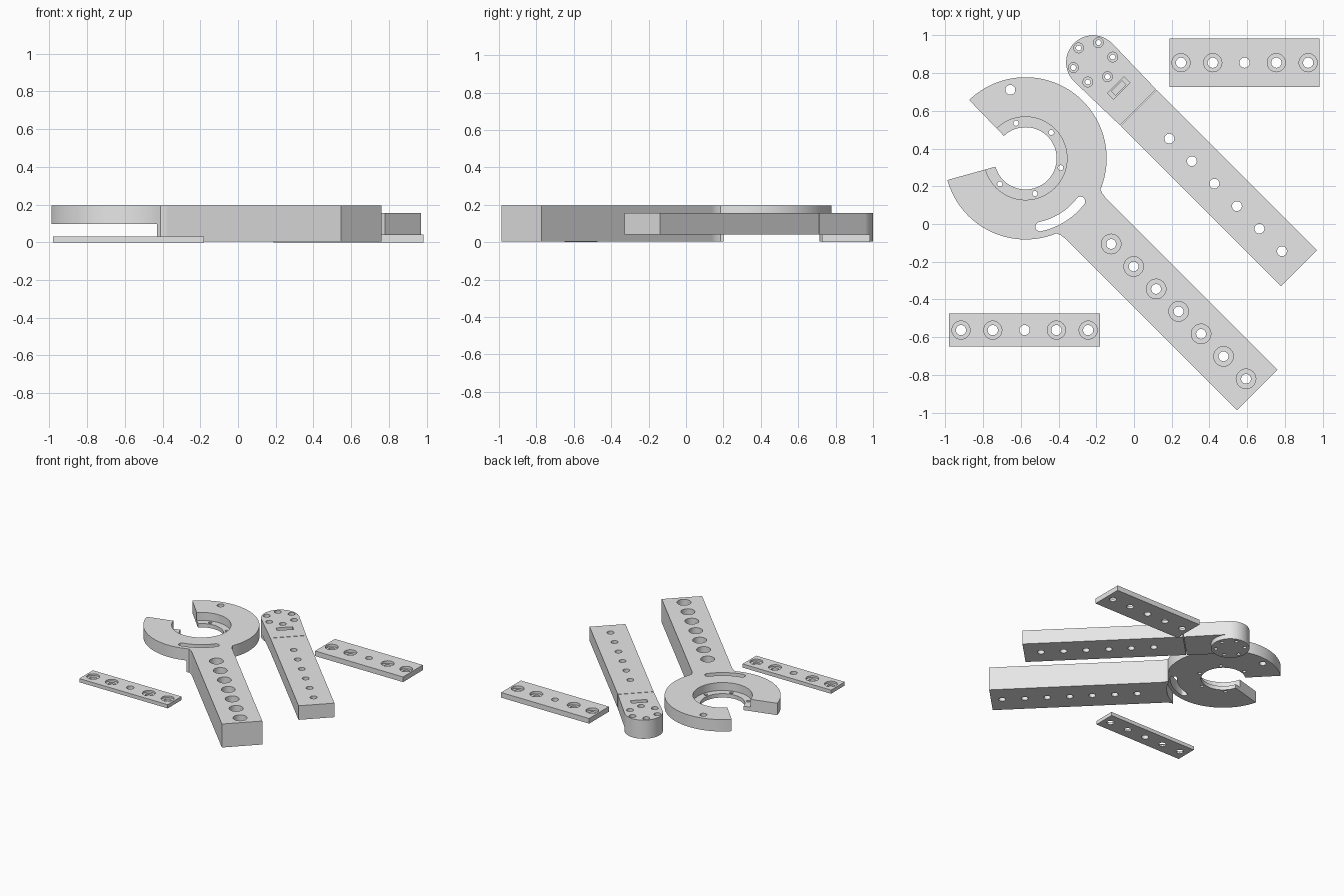
import bpy, bmesh, math
from mathutils import Matrix

if "Cube" in bpy.data.objects:
    bpy.data.objects.remove(bpy.data.objects["Cube"])

grey = bpy.data.materials.new("plain_grey")
grey.diffuse_color = (0.8, 0.8, 0.8, 1)
grey.use_nodes = True
grey.node_tree.nodes["Principled BSDF"].inputs["Base Color"].default_value = grey.diffuse_color


def arc(r, a0, a1, n, cx=0, cy=0):
    """Points on an arc, angles in degrees."""
    angles = [math.radians(a0 + (a1 - a0) * i / n) for i in range(n + 1)]
    return [(cx + r * math.cos(a), cy + r * math.sin(a)) for a in angles]


def prism(bm, pts, z0, z1):
    """Extrude a closed outline between two heights."""
    lo = [bm.verts.new((x, y, z0)) for x, y in pts]
    hi = [bm.verts.new((x, y, z1)) for x, y in pts]
    bm.faces.new(lo[::-1])
    bm.faces.new(hi)
    n = len(pts)
    for i in range(n):
        j = (i + 1) % n
        bm.faces.new((lo[i], lo[j], hi[j], hi[i]))


def drill(bm, x, y, r, bore=None, floor=0, n=32):
    """Through hole, with an optional wider bore above the floor height."""
    steps = [(r, -0.1), (r, 0.4)]
    if bore:
        steps = [(r, -0.1), (r, floor), (bore, floor), (bore, 0.4)]
    rings = [[bm.verts.new((px, py, z)) for px, py in arc(q, 0, 360, n, x, y)[:-1]]
             for q, z in steps]
    bm.faces.new(rings[0][::-1])
    bm.faces.new(rings[-1])
    for a, b in zip(rings, rings[1:]):
        for i in range(n):
            j = (i + 1) % n
            bm.faces.new((a[i], a[j], b[j], b[i]))


def make(name, bm, bevel=0):
    if bevel:
        edges = [e for e in bm.edges if e.calc_face_angle(0) > 0.6]
        bmesh.ops.bevel(bm, geom=edges, offset=bevel, segments=4, profile=0.5,
                        affect='EDGES', clamp_overlap=True)
    bmesh.ops.recalc_face_normals(bm, faces=bm.faces[:])
    me = bpy.data.meshes.new(name)
    bm.to_mesh(me)
    bm.free()
    me.materials.append(grey)
    ob = bpy.data.objects.new(name, me)
    bpy.context.collection.objects.link(ob)
    return ob


def combine(ob, bm, op='DIFFERENCE'):
    """Boolean a temporary tool shape into an object."""
    tool = make("tool", bm)
    tool.hide_render = True
    m = ob.modifiers.new("cut", 'BOOLEAN')
    m.operation, m.object, m.solver = op, tool, 'EXACT'
    bpy.context.view_layer.objects.active = ob
    bpy.ops.object.modifier_apply(modifier=m.name)
    bpy.data.objects.remove(tool)


def finish(ob, x=0, y=0, angle=0):
    ob.data.transform(Matrix.Translation((x, y, 0)) @ Matrix.Rotation(math.radians(angle), 4, 'Z'))
    bpy.ops.object.select_all(action='DESELECT')
    ob.select_set(True)
    bpy.context.view_layer.objects.active = ob
    bpy.ops.object.shade_smooth_by_angle(angle=math.radians(32))
    w = ob.modifiers.new("normals", 'WEIGHTED_NORMAL')
    w.keep_sharp = True


def box(x0, x1, y0, y1):
    return [(x0, y0), (x1, y0), (x1, y1), (x0, y1)]


# Open ring with long handle, built along +x around the ring centre
bm = bmesh.new()
outline = arc(0.43, -119.5, -22.5, 36)
outline += [(0.42, -0.156), (0.45, -0.152), (1.737, -0.152)]
outline += [(1.737, 0.152), (0.45, 0.152), (0.42, 0.156)]
outline += arc(0.43, 22.5, 179, 56) + arc(0.165, 179, -119.5, 48)
prism(bm, outline, 0.003, 0.195)
wrench = make("ring_wrench", bm, 0.014)

# Clear the space below the ring
bm = bmesh.new()
half = math.degrees(math.asin(0.157 / 0.42))
prism(bm, [(-0.6, -0.6), (0.389, -0.6)] + arc(0.42, -half, half, 16)
      + [(0.389, 0.6), (-0.6, 0.6)], -0.1, 0.098)
combine(wrench, bm)

# Seat inside the ring
bm = bmesh.new()
prism(bm, arc(0.22, 0, 360, 72)[:-1], 0.13, 0.4)
combine(wrench, bm)

# Bolt holes, curved slot and pin hole
bm = bmesh.new()
for i in range(7):
    drill(bm, 0.642 + 0.1685 * i, 0, 0.026, 0.052, 0.1)
for i in range(5):
    a = math.radians(150 - 60 * i)
    drill(bm, 0.193 * math.cos(a), 0.193 * math.sin(a), 0.014, n=16)
a = math.radians(147.5)
drill(bm, 0.372 * math.cos(a), 0.372 * math.sin(a), 0.026)
s0, s1, rs, ws = -33, 7, 0.37, 0.025
ends = [arc(rs, s, s, 1)[0] for s in (s0, s1)]
slot = arc(rs + ws, s0, s1, 20) + arc(ws, s1, s1 + 180, 10, *ends[1])[1:-1]
slot += arc(rs - ws, s1, s0, 20) + arc(ws, s0 + 180, s0 + 360, 10, *ends[0])[1:-1]
prism(bm, slot, -0.1, 0.4)
combine(wrench, bm)
finish(wrench, -0.575, 0.348, -45)

# Round pivot head with a boss below
bm = bmesh.new()
prism(bm, arc(0.143, 90, 270, 24) + [(0.336, -0.135), (0.336, 0.135)], 0.04, 0.155)
head = make("pivot_head", bm)
bm = bmesh.new()
prism(bm, arc(0.143, 0, 360, 48)[:-1], 0.003, 0.06)
combine(head, bm, 'UNION')
bm = bmesh.new()
for i in range(6):
    a = math.radians(60 * i)
    drill(bm, 0.108 * math.cos(a), 0.108 * math.sin(a), 0.014, 0.026, 0.11, n=24)
prism(bm, box(0.17, 0.215, -0.062, 0.062), 0.11, 0.4)
combine(head, bm)
bm = bmesh.new()
prism(bm, box(0.178, 0.207, -0.04, 0.04), 0.07, 0.2)
combine(head, bm)
finish(head, -0.217, 0.857, -45)

# Straight arm behind the pivot head
bm = bmesh.new()
prism(bm, box(0.341, 1.543, -0.135, 0.135), 0.04, 0.155)
arm = make("pivot_arm", bm)
bm = bmesh.new()
for i in range(6):
    drill(bm, 0.572 + 0.1688 * i, 0, 0.026)
combine(arm, bm)
finish(arm, -0.217, 0.857, -45)

# Two flat clamp plates, outer holes counterbored
for name, cx, cy, w, d, h in (("narrow_plate", -0.58, -0.5625, 0.80, 0.176, 0.03),
                              ("wide_plate", 0.586, 0.855, 0.796, 0.256, 0.042)):
    bm = bmesh.new()
    prism(bm, box(-w / 2, w / 2, -d / 2, d / 2), 0, h)
    plate = make(name, bm, 0.005)
    bm = bmesh.new()
    for i in range(-2, 3):
        drill(bm, 0.1685 * i, 0, 0.027, 0.048 if i else None, h * 0.5)
    combine(plate, bm)
    finish(plate, cx, cy)
